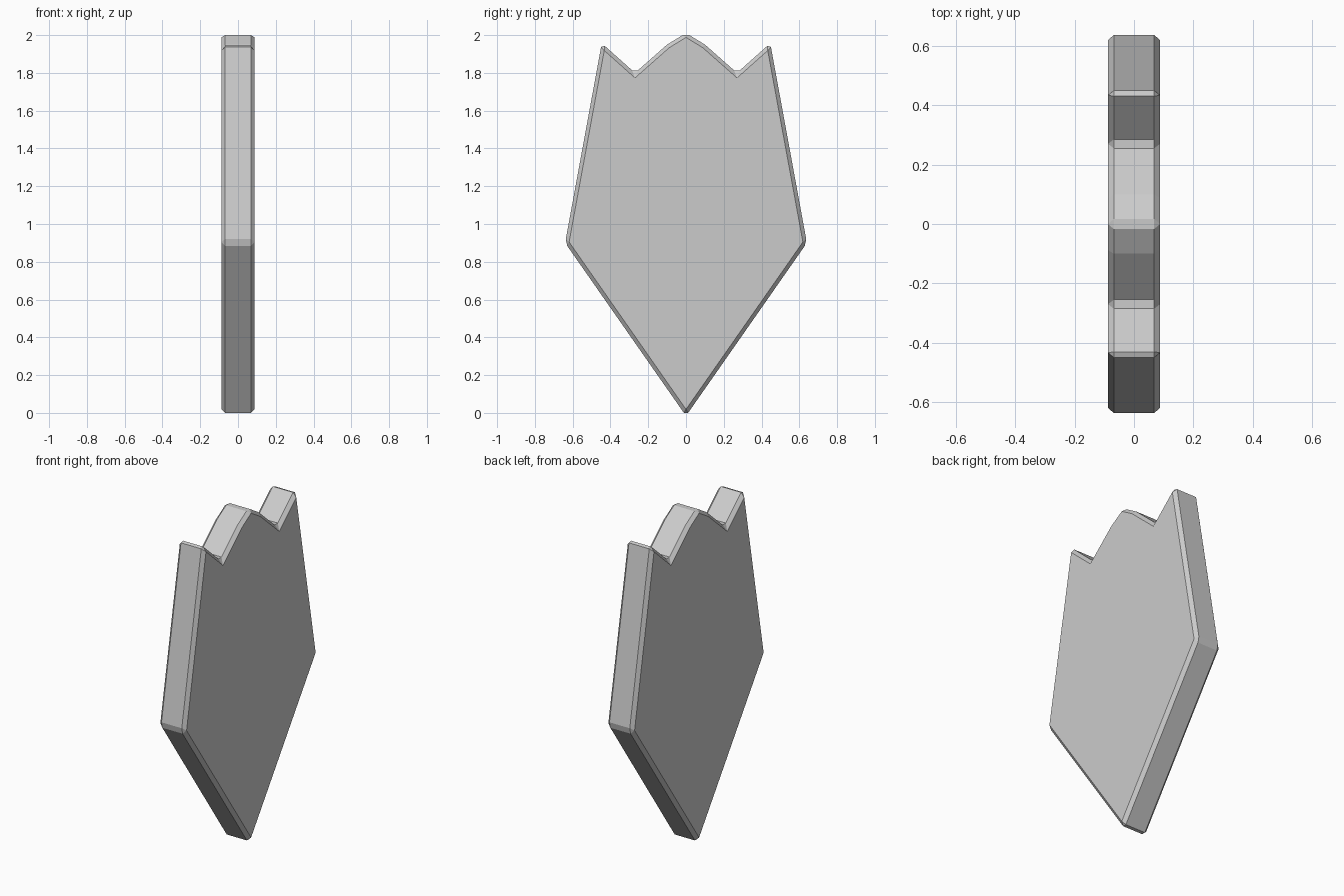
import bpy, bmesh

if "Cube" in bpy.data.objects:
    bpy.data.objects.remove(bpy.data.objects["Cube"])

# Half outline of the shield plate (y, z), bottom point to crown peak
half = [(0, -0.016), (0.64, 0.9), (0.446, 1.957), (0.27, 1.80), (0.1, 1.95), (0, 2.011)]
outline = half + [(-y, z) for y, z in reversed(half[1:-1])]
THICK = 0.176

# Flat plate extruded along x
bm = bmesh.new()
face = bm.faces.new([bm.verts.new((-THICK / 2, y, z)) for y, z in outline])
res = bmesh.ops.extrude_face_region(bm, geom=[face])
moved = [g for g in res["geom"] if isinstance(g, bmesh.types.BMVert)]
bmesh.ops.translate(bm, verts=moved, vec=(THICK, 0, 0))
bmesh.ops.recalc_face_normals(bm, faces=bm.faces)
mesh = bpy.data.meshes.new("shield_plate")
bm.to_mesh(mesh)
bm.free()
plate = bpy.data.objects.new("shield_plate", mesh)
bpy.context.collection.objects.link(plate)

# Chamfered rim
bevel = plate.modifiers.new("chamfer", "BEVEL")
bevel.width = 0.02
bevel.segments = 1
bevel.limit_method = "ANGLE"
bevel.angle_limit = 0.52
